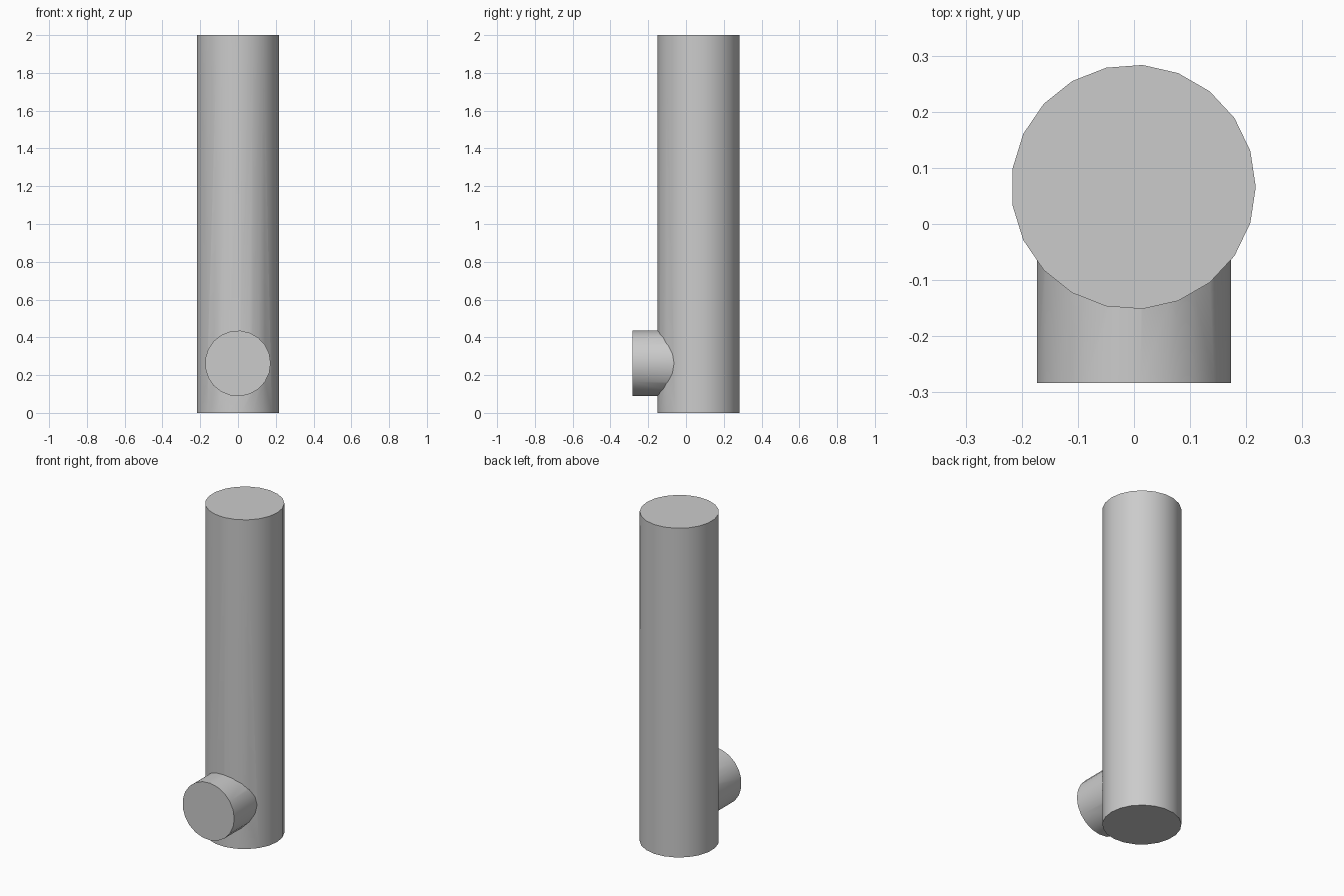
import bpy
import math

cube = bpy.data.objects.get("Cube")
if cube:
    bpy.data.objects.remove(cube, do_unlink=True)

SIDES = 21
CX, CY = -0.001, 0.066     # axis of the upright pipe
PIPE_R, BRANCH_R = 0.218, 0.174

# Single grey material
grey = bpy.data.materials.new("plain grey")
grey.use_nodes = True
colour = (0.6, 0.6, 0.6, 1.0)
grey.diffuse_color = colour
grey.node_tree.nodes["Principled BSDF"].inputs["Base Color"].default_value = colour


def cylinder(name, radius, depth, location, rotation, sides):
    """Capped cylinder whose first corner points along +x."""
    bpy.ops.mesh.primitive_cylinder_add(vertices=sides, radius=radius, depth=depth)
    obj = bpy.context.object
    obj.name = name
    # The primitive starts at +y, so turn the mesh a quarter
    for v in obj.data.vertices:
        v.co.x, v.co.y = v.co.y, -v.co.x
    obj.location = location
    obj.rotation_euler = rotation
    obj.data.materials.append(grey)
    return obj


# Upright pipe
pipe = cylinder("upright_pipe", PIPE_R, 2.0, (CX, CY, 1.0), (0, 0, 0), SIDES)

# Short branch leaving the front, starting at the pipe axis
front = -0.283
branch = cylinder("branch_cutter", BRANCH_R, CY - front,
                  (CX, (CY + front) / 2, 0.262), (math.pi / 2, 0, 0), SIDES)
branch.hide_render = True
branch.hide_viewport = False

# Join the branch into the pipe as one skin
union = pipe.modifiers.new("branch_union", "BOOLEAN")
union.operation = "UNION"
union.solver = "EXACT"
union.object = branch
bpy.ops.object.select_all(action="DESELECT")
pipe.select_set(True)
bpy.context.view_layer.objects.active = pipe
bpy.ops.object.modifier_apply(modifier=union.name)
bpy.data.objects.remove(branch, do_unlink=True)

# Round walls, crisp rims
bpy.ops.object.shade_smooth_by_angle(angle=math.radians(30))
